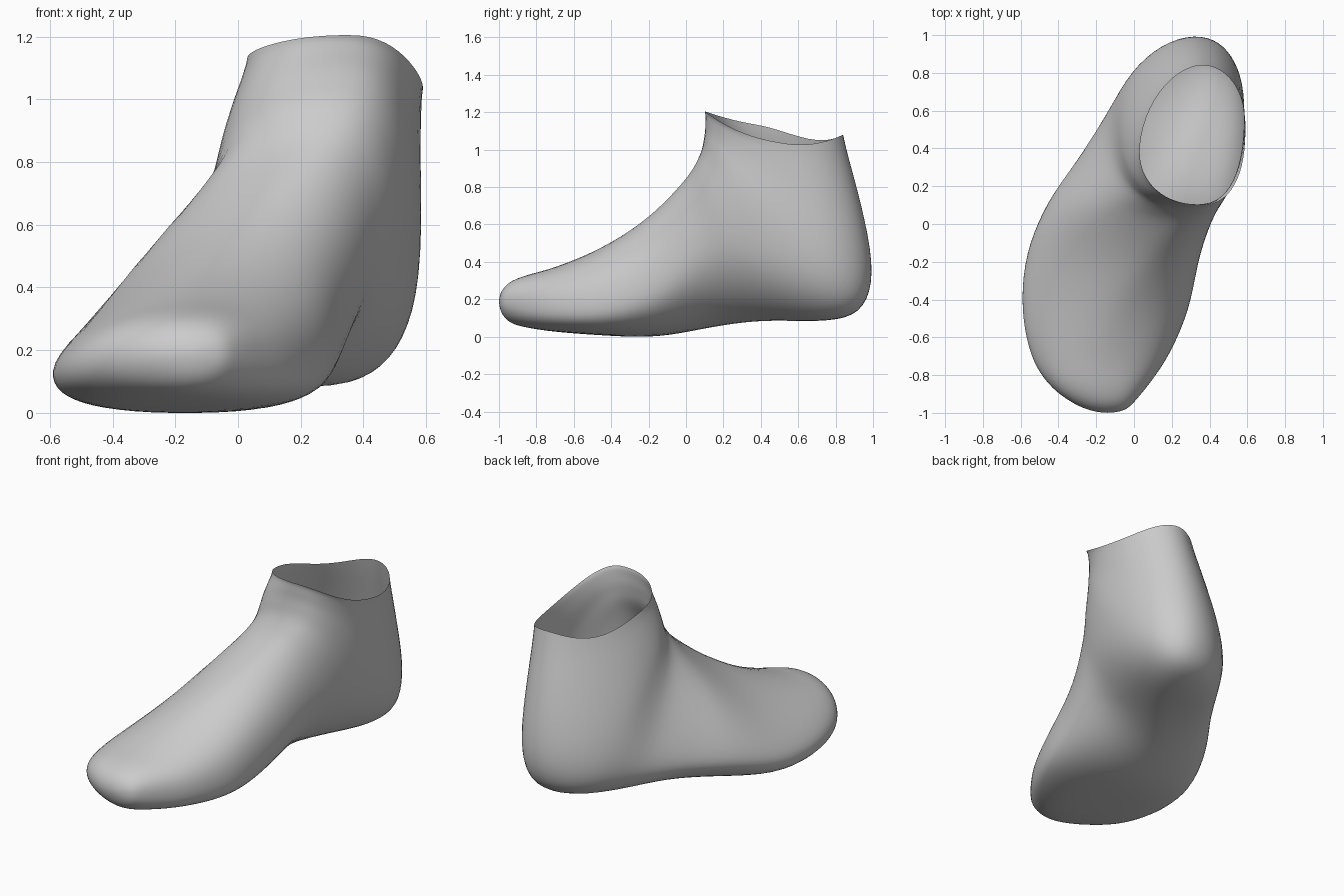
import bpy, bmesh, math

if "Cube" in bpy.data.objects:
    bpy.data.objects.remove(bpy.data.objects["Cube"])

# Side profile, toe to ankle: each section runs from an instep point to a sole/heel point (yt, zt, yb, zb)
PROFILE = [
    (-1.002, .19, -1.002, .19), (-.987, .245, -.987, .125), (-.94, .295, -.94, .073),
    (-.85, .332, -.85, .047), (-.7, .374, -.7, .025), (-.45, .48, -.45, .006),
    (-.2, .645, -.15, -.004), (-.015, .835, .15, .05), (.045, .925, .42, .083),
    (.078, 1.0, .72, .078), (.09, 1.06, .93, .125), (.097, 1.11, 1.006, .33),
    (.098, 1.155, .95, .68), (.1, 1.205, .84, 1.08)]

# Girth of each section: x of top, bottom, left, right; height fraction of left and right;
# roundness of upper left and lower half
GIRTH = [
    (-.14, -.14, -.14, -.14, .5, .5, 2, 2),
    (-.14, -.14, -.235, -.05, .5, .5, 2, 2),
    (-.14, -.15, -.34, .005, .5, .5, 2, 2.2),
    (-.14, -.16, -.455, .08, .44, .45, 2, 2.6),
    (-.13, -.17, -.55, .185, .36, .4, 1.7, 2.9),
    (-.07, -.15, -.6, .295, .28, .34, 1.4, 2.8),
    (.07, -.13, -.578, .35, .23, .42, 1.35, 2.3),
    (.22, -.04, -.465, .43, .21, .53, 1.5, 1.8),
    (.28, .13, -.305, .505, .23, .52, 1.85, 1.95),
    (.31, .27, -.165, .56, .31, .47, 2.3, 2.35),
    (.33, .31, -.105, .585, .44, .45, 2.6, 2.5),
    (.34, .32, -.07, .588, .55, .45, 2.5, 2.25),
    (.345, .335, -.025, .585, .6, .45, 2.3, 2.15),
    (.35, .36, .03, .59, .62, .44, 2.1, 2.1)]

STEPS, QUARTER = 5, 14


def catmull(a, b, c, d, t):
    return [.5 * (2 * q + (r - p) * t + (2 * p - 5 * q + 4 * r - s) * t * t
                  + (3 * q - p - 3 * r + s) * t ** 3) for p, q, r, s in zip(a, b, c, d)]


def section(v, sag):
    """Closed ring made of four superelliptic quarters."""
    yt, zt, yb, zb, xt, xb, xl, xr, fl, fr, nul, nlow = v
    ring = []
    for q in range(4):
        for k in range(QUARTER):
            a = (q + k / QUARTER) * math.pi / 2
            c, s = math.cos(a), math.sin(a)
            upper, right = q < 2, q in (0, 3)
            if upper:
                n = 2.4 if right else nul
            else:
                n = nlow if right else nlow * max(.87, 1.4 - 1.3 * fl)
            cc, ss = abs(c) ** (2 / n), abs(s) ** (2 / n)
            side, f = (xr, fr) if right else (xl, fl)
            mid, end = (xt, 1) if upper else (xb, 0)
            x = mid + (side - mid) * cc
            h = f + (end - f) * ss
            drop = sag * c * c * (1 if right else .25)
            if q == 2:
                drop += sag * .4 * math.sin(2 * a) ** 2
            ring.append((x, yb + (yt - yb) * h, zb + (zt - zb) * h - drop))
    return ring


# Foot shell: smooth loft through the sections, open at the ankle
rows = [p + g for p, g in zip(PROFILE, GIRTH)]
last = len(rows) - 1
bm = bmesh.new()
rings = []
for i in range(last):
    pts = [rows[max(0, min(last, j))] for j in (i - 1, i, i + 1, i + 2)]
    for k in range(STEPS + (i == last - 1)):
        t = k / STEPS
        u = max(0, i + t - (last - 3)) / 3
        rings.append([bm.verts.new(co) for co in section(catmull(*pts, t), .1 * u * u)])
for a, b in zip(rings, rings[1:]):
    for j in range(len(a)):
        m = (j + 1) % len(a)
        bm.faces.new((a[j], a[m], b[m], b[j]))
bmesh.ops.remove_doubles(bm, verts=bm.verts, dist=.0004)
# Relax the loft inside its open rim
inner = [v for v in bm.verts if not v.is_boundary]
for _ in range(10):
    bmesh.ops.smooth_vert(bm, verts=inner, factor=.5, use_axis_x=True, use_axis_y=True, use_axis_z=True)
bmesh.ops.recalc_face_normals(bm, faces=bm.faces)
for f in bm.faces:
    f.smooth = True
mesh = bpy.data.meshes.new("foot_shell")
bm.to_mesh(mesh)
bm.free()
foot = bpy.data.objects.new("foot_shell", mesh)
bpy.context.collection.objects.link(foot)
